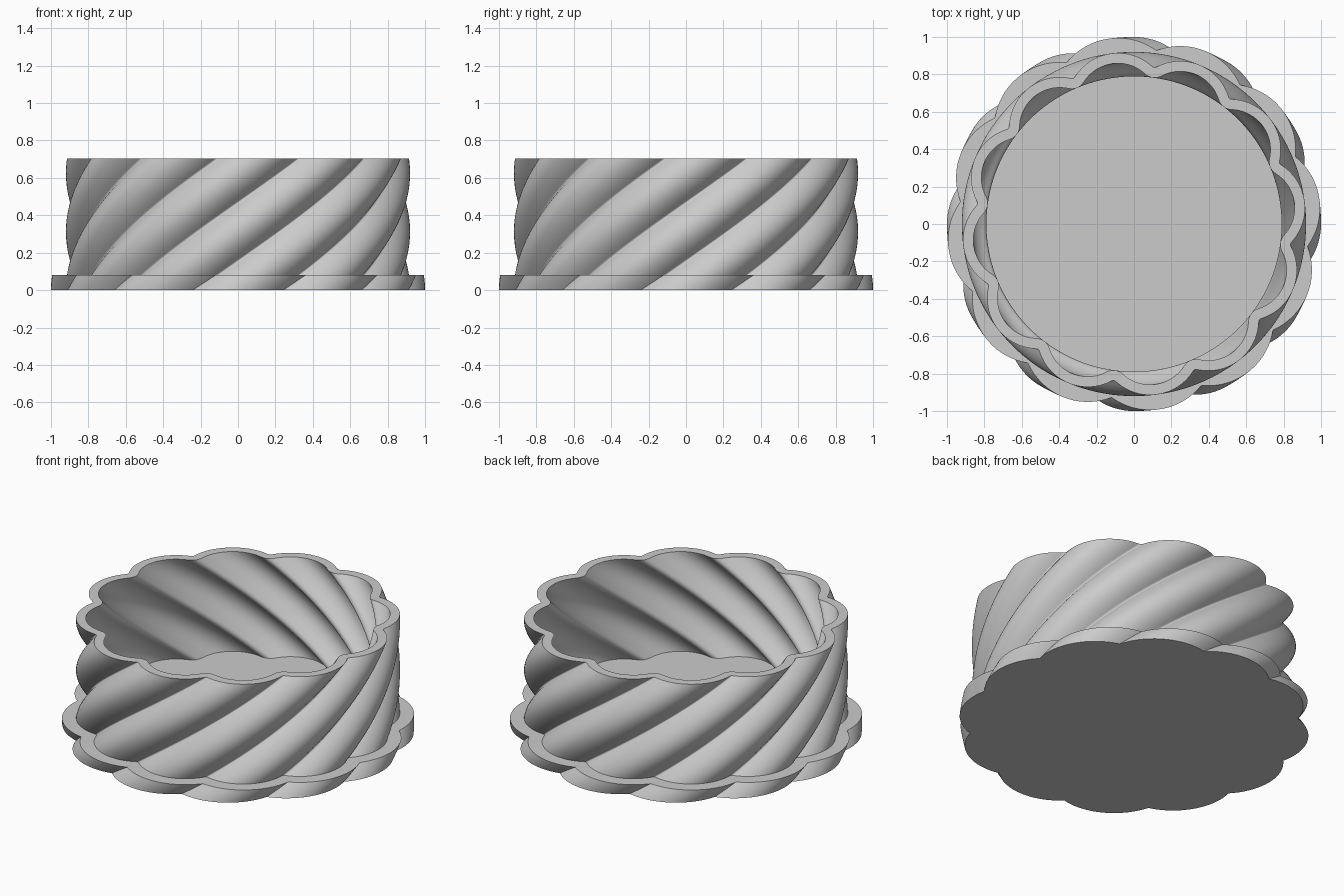
import bpy
import bmesh
from math import sin, cos, pi, radians, hypot, atan2, sqrt

LOBES = 12
HALF = pi / LOBES          # half the angle of one lobe
STEPS = 16                 # samples per half lobe
CENTRE = 0.65              # distance of lobe centres from the axis
TWIST = radians(96)        # turn per unit of height
HEIGHT = 0.705
PLATE = 0.08

cube = bpy.data.objects.get("Cube")
if cube:
    bpy.data.objects.remove(cube, do_unlink=True)

grey = bpy.data.materials.new("plain grey")
grey.use_nodes = True
colour = (0.6, 0.6, 0.6, 1)
grey.diffuse_color = colour
grey.node_tree.nodes["Principled BSDF"].inputs["Base Color"].default_value = colour


def lobe_radius(phi, a, d):
    """Radius at phi from a lobe's axis: arc of radius a, groove rounded by d."""
    k = CENTRE * cos(HALF) + sqrt((a + d) ** 2 - (CENTRE * sin(HALF)) ** 2)
    f = a / (a + d)
    tx = CENTRE + f * (k * cos(HALF) - CENTRE)
    ty = f * k * sin(HALF)
    if d > 0 and phi > atan2(ty, tx):
        delta = HALF - phi
        return k * cos(delta) - sqrt(max(d * d - (k * sin(delta)) ** 2, 0))
    return CENTRE * cos(phi) + sqrt(a * a - (CENTRE * sin(phi)) ** 2)


def ring(bm, a, d, z):
    """One scalloped loop of vertices, turned according to its height."""
    verts = []
    for lobe in range(LOBES):
        for i in range(-STEPS, STEPS):
            phi = HALF * sin(i / STEPS * pi / 2)   # denser near the grooves
            r = lobe_radius(abs(phi), a, d)
            t = 2 * HALF * lobe + phi + TWIST * z
            verts.append(bm.verts.new((r * cos(t), r * sin(t), z)))
    return verts


def loft(name, sections, closed):
    bm = bmesh.new()
    rings = [ring(bm, *s) for s in sections]
    pairs = list(zip(rings, rings[1:]))
    if closed:
        pairs.append((rings[-1], rings[0]))
    else:
        bm.faces.new(rings[0])
        bm.faces.new(rings[-1])
    for low, high in pairs:
        for i in range(len(low)):
            j = (i + 1) % len(low)
            bm.faces.new((low[i], low[j], high[j], high[i]))
    bmesh.ops.recalc_face_normals(bm, faces=bm.faces)
    mesh = bpy.data.meshes.new(name)
    bm.to_mesh(mesh)
    bm.free()
    mesh.materials.append(grey)
    obj = bpy.data.objects.new(name, mesh)
    bpy.context.collection.objects.link(obj)
    bpy.ops.object.select_all(action='DESELECT')
    obj.select_set(True)
    bpy.context.view_layer.objects.active = obj
    bpy.ops.object.shade_smooth_by_angle(angle=radians(35))
    return obj


# Scalloped base plate, which is also the floor
loft("base_plate", [(0.35, 0, PLATE * i / 4) for i in range(5)], False)

# Twisted wall, sunk a little into the plate: up the outside, down the inside
low = PLATE / 2
levels = [low + (HEIGHT - low) * i / 44 for i in range(45)]
outside = [(0.27, 0.02, z) for z in levels]
inside = [(0.215, 0.075, z) for z in reversed(levels)]
loft("twisted_wall", outside + inside, True)
